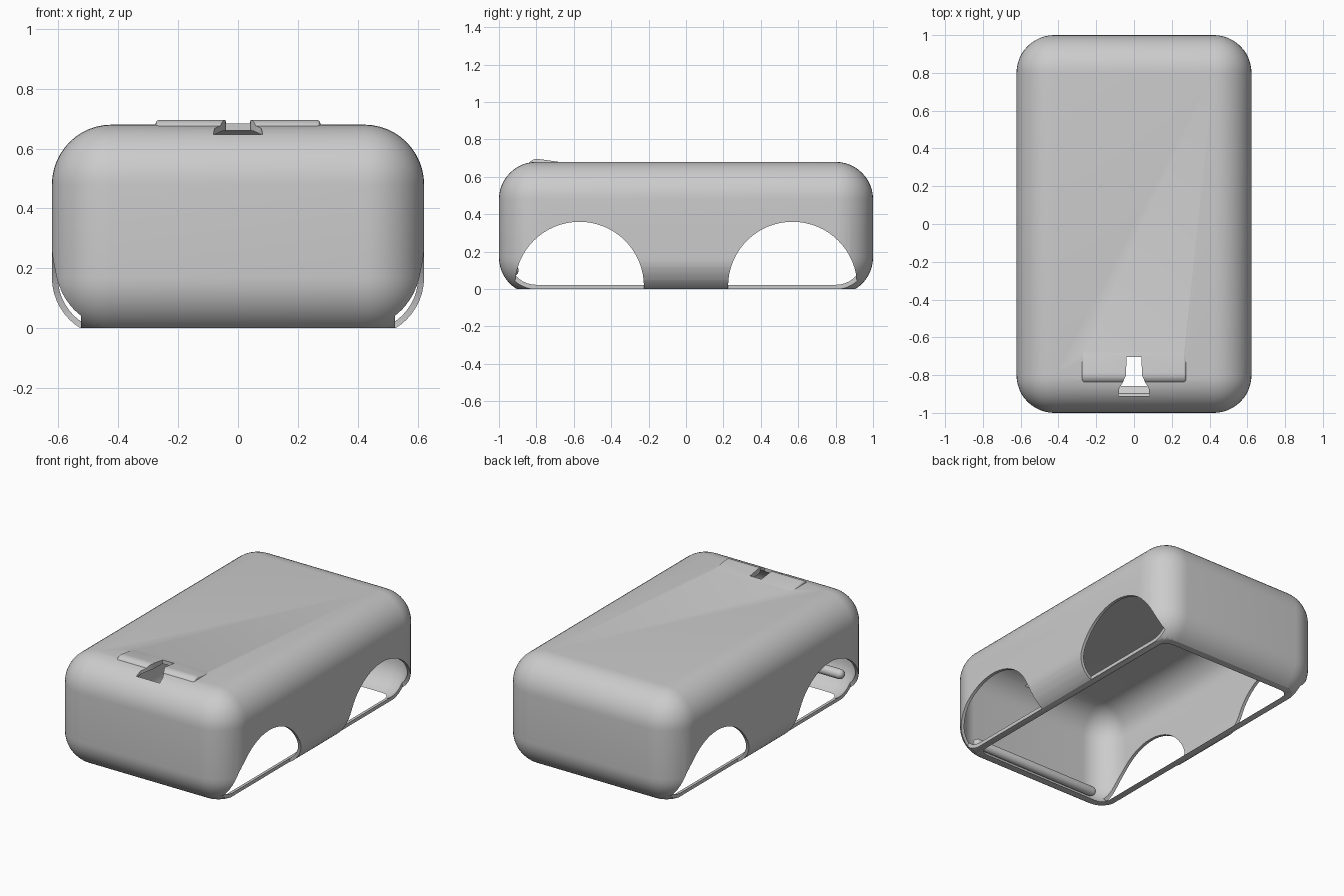
import bpy, bmesh, math

old = bpy.data.objects.get("Cube")
if old:
    bpy.data.objects.remove(old, do_unlink=True)

R, WALL = 0.20, 0.02
HALF_X, HALF_Y, TOP, BOTTOM = 0.622, 1.0, 0.68, -0.03

grey = bpy.data.materials.new("plain grey")
grey.use_nodes = True
colour = (0.6, 0.6, 0.6, 1)
grey.diffuse_color = colour
grey.node_tree.nodes["Principled BSDF"].inputs["Base Color"].default_value = colour


def finish(name, bm):
    bmesh.ops.recalc_face_normals(bm, faces=bm.faces)
    mesh = bpy.data.meshes.new(name)
    bm.to_mesh(mesh)
    bm.free()
    mesh.materials.append(grey)
    ob = bpy.data.objects.new(name, mesh)
    bpy.context.collection.objects.link(ob)
    return ob


def box(name, lo, hi, radius=0, segments=12):
    """Box between two corners, with all edges rounded if asked."""
    bm = bmesh.new()
    bmesh.ops.create_cube(bm, size=1)
    for v in bm.verts:
        v.co = [(a + b) / 2 + c * (b - a) for a, b, c in zip(lo, hi, v.co)]
    if radius:
        bmesh.ops.bevel(bm, geom=bm.edges[:], offset=radius, segments=segments,
                        profile=0.5, affect='EDGES')
    return finish(name, bm)


def prism(name, points, offset, radius=0):
    """Extrude a closed outline, rounding its edges if asked."""
    bm = bmesh.new()
    face = bm.faces.new([bm.verts.new(p) for p in points])
    ext = bmesh.ops.extrude_face_region(bm, geom=[face])
    bmesh.ops.translate(bm, vec=offset,
                        verts=[g for g in ext["geom"] if isinstance(g, bmesh.types.BMVert)])
    bmesh.ops.recalc_face_normals(bm, faces=bm.faces)
    if radius:
        bmesh.ops.bevel(bm, geom=bm.edges[:], offset=radius, segments=5,
                        profile=0.5, affect='EDGES', clamp_overlap=True)
    return finish(name, bm)


def boolean(target, tool, operation='DIFFERENCE'):
    """Apply a boolean and discard the tool."""
    mod = target.modifiers.new("cut", 'BOOLEAN')
    mod.operation, mod.object, mod.solver = operation, tool, 'EXACT'
    bpy.context.view_layer.objects.active = target
    bpy.ops.object.modifier_apply(modifier=mod.name)
    bpy.data.objects.remove(tool, do_unlink=True)


# Rounded outer body with a raised catch on top
shell = box("body_shell", (-HALF_X, -HALF_Y, BOTTOM), (HALF_X, HALF_Y, TOP), R)
catch_side = [(-0.845, 0.64), (-0.845, 0.668), (-0.825, 0.69), (-0.80, 0.697),
              (-0.67, 0.679), (-0.67, 0.64)]
catch = prism("catch", [(-0.275, y, z) for y, z in catch_side], (0.55, 0, 0), 0.012)
boolean(shell, catch, 'UNION')

# Hollow inside and open underside
boolean(shell, box("cavity", (WALL - HALF_X, WALL - HALF_Y, BOTTOM + WALL),
                   (HALF_X - WALL, HALF_Y - WALL, TOP - WALL), R - WALL))
boolean(shell, box("floor_cut", (-1, -2, -1), (1, 2, 0)))
boolean(shell, box("sill_trim", (-0.522, -0.8, 0.005), (0.522, 0.8, 0.08)))

# Wheel arches in both sides
for side in (-1, 1):
    for y0 in (-0.57, 0.57):
        ring = [(side * 0.525, y0 + 0.345 * math.cos(a), 0.015 + 0.345 * math.sin(a))
                for a in (math.tau * i / 64 for i in range(64))]
        boolean(shell, prism("arch_cut", ring, (side * 0.4, 0, 0)))

# Keyhole slot through the catch and roof
half = [(0.082, -0.91), (0.078, -0.87), (0.06, -0.84), (0.042, -0.80), (0.04, -0.705)]
outline = half + [(-x, y) for x, y in reversed(half)]
boolean(shell, prism("slot_cut", [(x, y, 0.5) for x, y in outline], (0, 0, 0.4)))

# Rod with round ends, inside the front wall
bm = bmesh.new()
bmesh.ops.create_uvsphere(bm, u_segments=24, v_segments=12, radius=0.03)
for v in bm.verts:
    x, y, z = v.co
    v.co = (z + (0.44 if z > 0 else -0.44), y - 0.925, x + 0.1)
rod = finish("front_rod", bm)

# Smooth shading with sharp cut edges
for ob in (shell, rod):
    bpy.ops.object.select_all(action='DESELECT')
    ob.select_set(True)
    bpy.context.view_layer.objects.active = ob
    bpy.ops.object.shade_smooth_by_angle(angle=math.radians(30))
